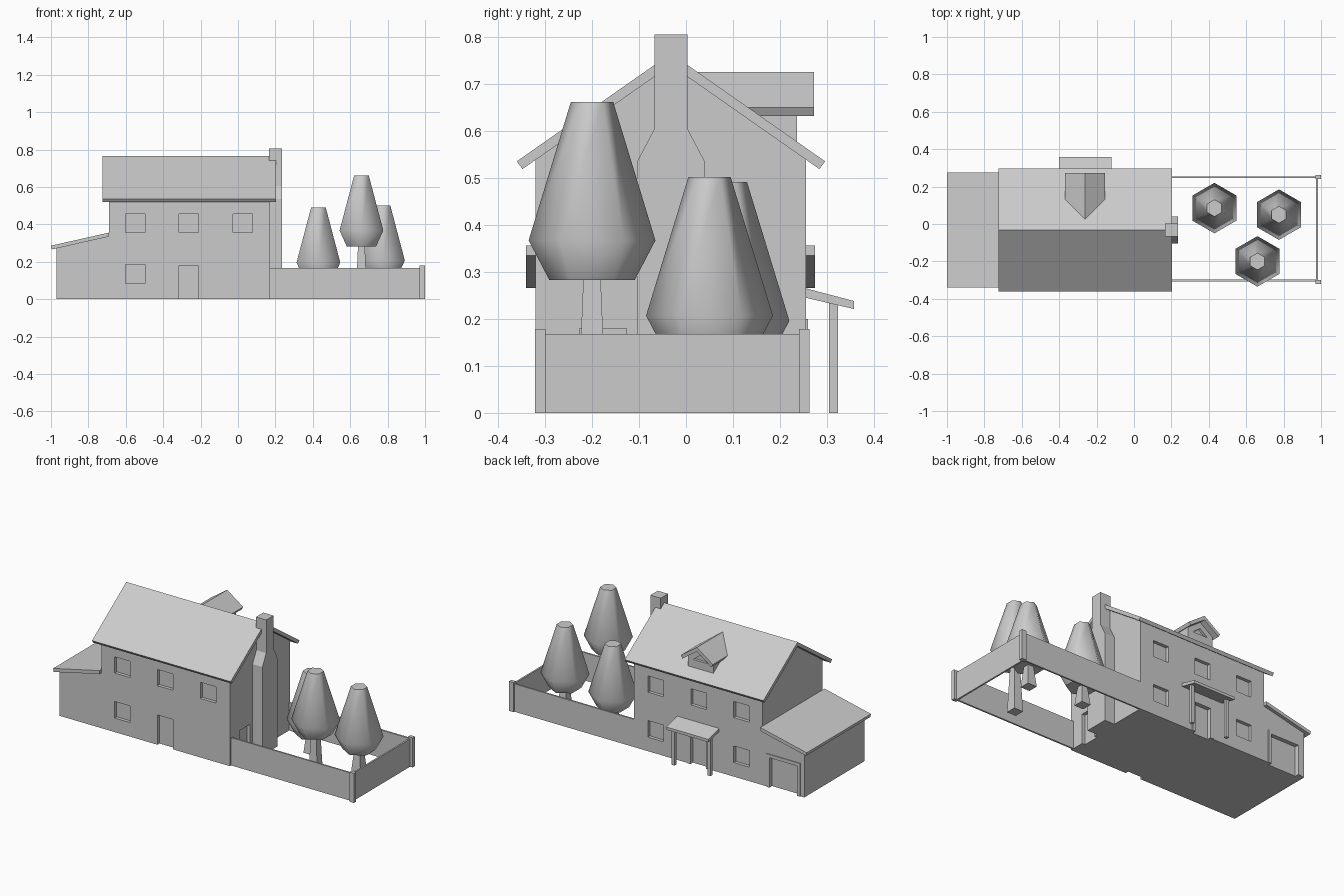
import bpy, bmesh, math
from mathutils import Matrix

if "Cube" in bpy.data.objects:
    bpy.data.objects.remove(bpy.data.objects["Cube"], do_unlink=True)

grey = bpy.data.materials.new("plain_grey")
grey.use_nodes = True
grey.diffuse_color = (0.6, 0.6, 0.6, 1)
grey.node_tree.nodes["Principled BSDF"].inputs["Base Color"].default_value = (0.6, 0.6, 0.6, 1)


def finish(name, bm):
    bmesh.ops.recalc_face_normals(bm, faces=bm.faces)
    mesh = bpy.data.meshes.new(name)
    bm.to_mesh(mesh)
    bm.free()
    mesh.materials.append(grey)
    obj = bpy.data.objects.new(name, mesh)
    bpy.context.collection.objects.link(obj)
    return obj


def add_prism(bm, profile, axis, start, end):
    """Extrude a profile (y,z) along x, or (x,z) along y."""
    def at(p, t):
        return (t, p[0], p[1]) if axis == "x" else (p[0], t, p[1])
    a = [bm.verts.new(at(p, start)) for p in profile]
    b = [bm.verts.new(at(p, end)) for p in profile]
    bm.faces.new(a)
    bm.faces.new(b)
    for i in range(len(profile)):
        j = (i + 1) % len(profile)
        bm.faces.new((a[i], a[j], b[j], b[i]))


def prism(name, profile, axis, start, end):
    bm = bmesh.new()
    add_prism(bm, profile, axis, start, end)
    return finish(name, bm)


def add_box(bm, x0, x1, y0, y1, z0, z1):
    add_prism(bm, [(x0, z0), (x1, z0), (x1, z1), (x0, z1)], "y", y0, y1)


def box(name, *bounds):
    bm = bmesh.new()
    add_box(bm, *bounds)
    return finish(name, bm)


def carve(obj, bm):
    cutter = finish("recess_cutter", bm)
    cutter.hide_render = True
    mod = obj.modifiers.new("recesses", "BOOLEAN")
    mod.operation = "DIFFERENCE"
    mod.solver = "EXACT"
    mod.object = cutter
    bpy.context.view_layer.objects.active = obj
    bpy.ops.object.modifier_apply(modifier=mod.name)
    bpy.data.objects.remove(cutter, do_unlink=True)


def gable(mid, top, slope, half, inset):
    """Chevron cross-section of a pitched roof with square-cut eaves."""
    thick = 0.025
    side = [(half, top - slope * half),
            (half - inset, top - thick - slope * (half - inset))]
    return ([(mid, top)] + [(mid + d, z) for d, z in side] + [(mid, top - thick)]
            + [(mid - d, z) for d, z in reversed(side)])


FRONT, BACK, MID = -0.32, 0.255, -0.032
SLOPE, DEPTH = 0.7, 0.02
BAYS = (-0.55, -0.263, 0.025)
LOW, HIGH = (0.085, 0.185), (0.357, 0.455)

# House walls with recessed windows and doors
eave = 0.74 - SLOPE * (BACK - MID)
walls = prism("house_walls", [(FRONT, 0), (BACK, 0), (BACK, eave), (MID, 0.74), (FRONT, eave)],
              "x", -0.69, 0.17)
holes = bmesh.new()
for wall, low_bays in ((FRONT, BAYS[:1]), (BACK, (BAYS[0], BAYS[2]))):
    openings = [(x, HIGH) for x in BAYS] + [(x, LOW) for x in low_bays]
    openings.append((BAYS[1], (-0.05, 0.18)))
    for x, (z0, z1) in openings:
        add_box(holes, x - 0.052, x + 0.052, wall - DEPTH, wall + DEPTH, z0, z1)
add_box(holes, 0.15, 0.2, -0.227, -0.127, -0.05, 0.18)
carve(walls, holes)

# Main roof
prism("main_roof", gable(MID, 0.765, SLOPE, 0.328, 0.012), "x", -0.725, 0.203)

# Garage with lean-to roof and recessed door
garage = prism("garage_walls", [(-0.97, 0), (-0.69, 0), (-0.69, 0.335), (-0.97, 0.272)],
               "y", FRONT, BACK)
holes = bmesh.new()
add_box(holes, -0.925, -0.74, BACK - DEPTH, BACK + DEPTH, -0.05, 0.18)
carve(garage, holes)
prism("garage_roof", [(-0.69, 0.335), (-0.69, 0.356), (-1, 0.286), (-0.995, 0.266)],
      "y", FRONT - 0.02, BACK + 0.02)

# Raised trim around the two rear doors
for name, x0, x1 in (("garage_door", -0.925, -0.74), ("back_door", -0.315, -0.211)):
    bm = bmesh.new()
    w, top = 0.02, 0.18
    add_prism(bm, [(x0 - w, 0), (x0, 0), (x0, top), (x1, top), (x1, 0),
                   (x1 + w, 0), (x1 + w, top + w), (x0 - w, top + w)],
              "y", BACK, BACK + 0.005)
    finish(name + "_trim", bm)

# Rear porch
prism("porch_roof", [(BACK, 0.245), (BACK, 0.265), (0.358, 0.238), (0.358, 0.221)],
      "x", -0.4, -0.12)
for side, x in (("right", -0.38), ("left", -0.14)):
    box("porch_post_" + side, x - 0.01, x + 0.01, 0.304, 0.324, 0, 0.234)

# Dormer with triangular recessed window
dx = BAYS[1]
dormer = prism("dormer_walls", [(dx - 0.085, 0.57), (dx + 0.085, 0.57), (dx + 0.085, 0.64),
                                (dx, 0.7), (dx - 0.085, 0.64)], "y", 0.05, 0.236)
holes = bmesh.new()
add_prism(holes, [(dx - 0.05, 0.625), (dx + 0.05, 0.625), (dx, 0.663)], "y", 0.22, 0.26)
carve(dormer, holes)
prism("dormer_roof", gable(dx, 0.725, SLOPE, 0.107, 0.01), "y", 0.02, 0.272)

# Chimney: broad hearth narrowing to the stack
prism("chimney", [(MID - 0.072, 0), (MID + 0.072, 0), (MID + 0.072, 0.535), (MID + 0.035, 0.605),
                  (MID + 0.035, 0.805), (MID - 0.035, 0.805), (MID - 0.035, 0.605),
                  (MID - 0.072, 0.535)], "x", 0.167, 0.236)

# Garden wall and corner posts
box("garden_wall_front", 0.17, 0.98, -0.308, -0.298, 0, 0.168)
box("garden_wall_back", 0.17, 0.98, 0.245, 0.255, 0, 0.168)
box("garden_wall_side", 0.973, 0.983, -0.308, 0.255, 0, 0.168)
for side, y in (("front", -0.31), ("back", 0.252)):
    box("corner_post_" + side, 0.97, 1.0, y - 0.011, y + 0.011, 0, 0.179)


# Trees: six-sided tapered crowns on square trunks
def loft(name, x, y, sides, turn, rings, caps=True):
    bm = bmesh.new()
    loops = []
    for r, z in rings:
        angles = [turn + math.tau * i / sides for i in range(sides)]
        loops.append([bm.verts.new((x + r * math.cos(a), y + r * math.sin(a), z)) for a in angles])
    for lo, hi in zip(loops, loops[1:]):
        for i in range(sides):
            j = (i + 1) % sides
            bm.faces.new((lo[i], lo[j], hi[j], hi[i]))
    bm.faces.new(loops[0])
    bm.faces.new(loops[-1])
    return finish(name, bm)


for i, (x, y, wide) in enumerate(((0.43, 0.085, 0.196), (0.775, 0.05, 0.207), (0.66, -0.2, 0.367))):
    crown = loft(f"tree_crown_{i + 1}", x, y, 6, math.pi / 2,
                 [(0.091, wide - 0.084), (0.135, wide), (0.045, wide + 0.3 - 0.005)])
    bpy.ops.object.select_all(action="DESELECT")
    crown.select_set(True)
    bpy.context.view_layer.objects.active = crown
    bpy.ops.object.shade_smooth_by_angle(angle=math.radians(62))
    loft(f"tree_trunk_{i + 1}", x, y, 4, math.pi / 4, [(0.043, 0), (0.026, wide - 0.08)])
